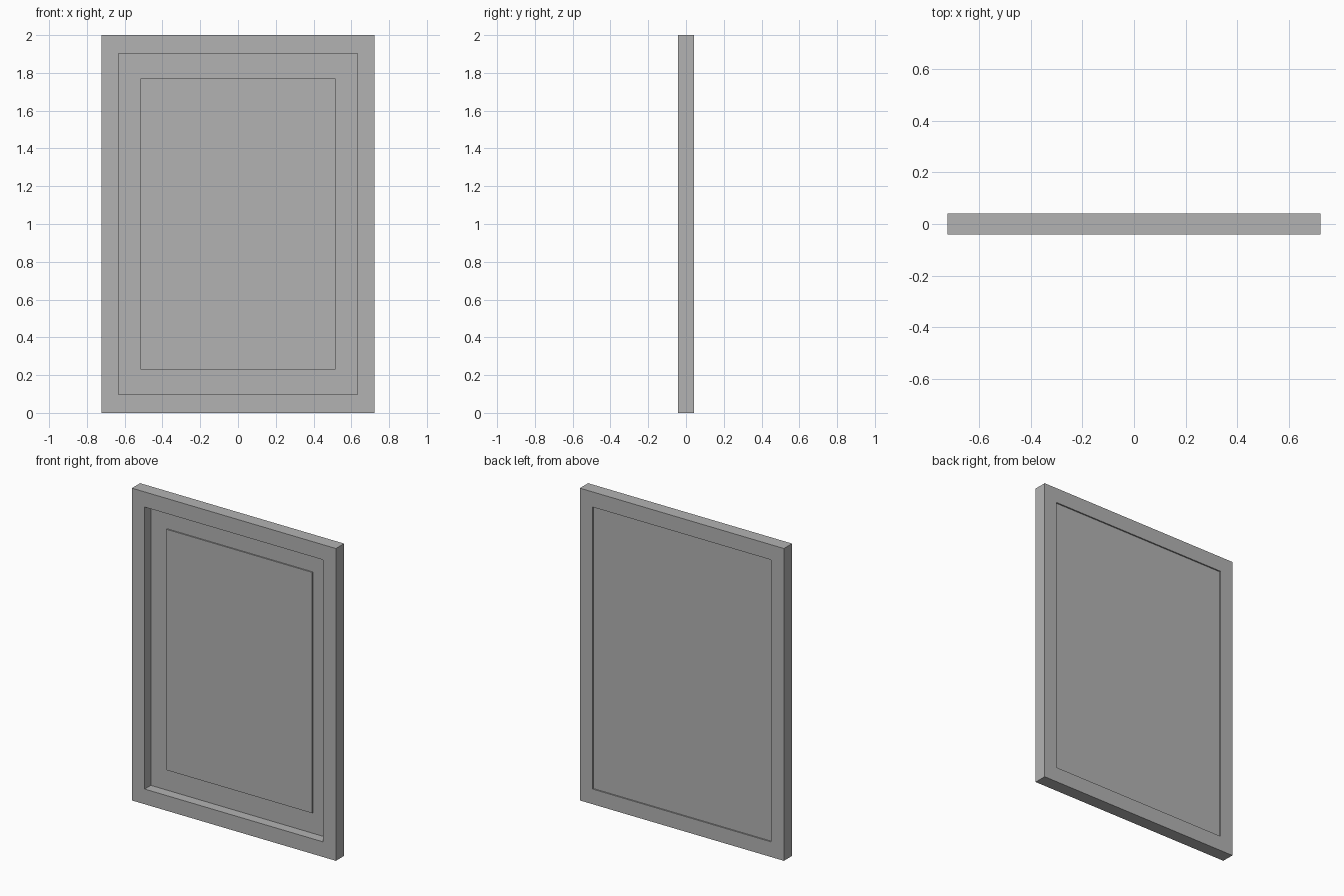
import bpy
import bmesh

cube = bpy.data.objects.get("Cube")
if cube:
    bpy.data.objects.remove(cube, do_unlink=True)

MID_Z = 1.0
HALF_DEPTH = 0.0415

grey = bpy.data.materials.new("plain grey")
grey.use_nodes = True
colour = (0.45, 0.45, 0.45, 1.0)
grey.diffuse_color = colour
grey.node_tree.nodes["Principled BSDF"].inputs["Base Color"].default_value = colour


def finish(name, bm):
    bmesh.ops.recalc_face_normals(bm, faces=bm.faces)
    mesh = bpy.data.meshes.new(name)
    bm.to_mesh(mesh)
    bm.free()
    mesh.materials.append(grey)
    obj = bpy.data.objects.new(name, mesh)
    bpy.context.collection.objects.link(obj)
    return obj


def rectangle(bm, half_x, half_z, y):
    corners = ((-1, -1), (1, -1), (1, 1), (-1, 1))
    return [bm.verts.new((sx * half_x, y, MID_Z + sz * half_z)) for sx, sz in corners]


def bridge(bm, a, b):
    for i in range(4):
        j = (i + 1) % 4
        bm.faces.new((a[i], a[j], b[j], b[i]))


def panel(name, half_x, half_z, front, back):
    bm = bmesh.new()
    a = rectangle(bm, half_x, half_z, front)
    b = rectangle(bm, half_x, half_z, back)
    bridge(bm, a, b)
    bm.faces.new(a)
    bm.faces.new(b)
    return finish(name, bm)


def border(name, outer, inner, front, back):
    # Mitred four-sided rail swept around the opening
    bm = bmesh.new()
    loops = [rectangle(bm, *size, y) for size, y in
             ((outer, front), (inner, front), (inner, back), (outer, back))]
    for i in range(4):
        bridge(bm, loops[i], loops[(i + 1) % 4])
    return finish(name, bm)


# Outer frame
opening = (0.632, 0.903)
border("frame", (0.723, 1.0), opening, -HALF_DEPTH, HALF_DEPTH)

# Mat board set deep in the frame, also forming the recessed back
panel("mat_board", *opening, 0.021, 0.033)

# Picture panel standing slightly proud of the mat
panel("picture_panel", 0.516, 0.771, 0.013, 0.021)
